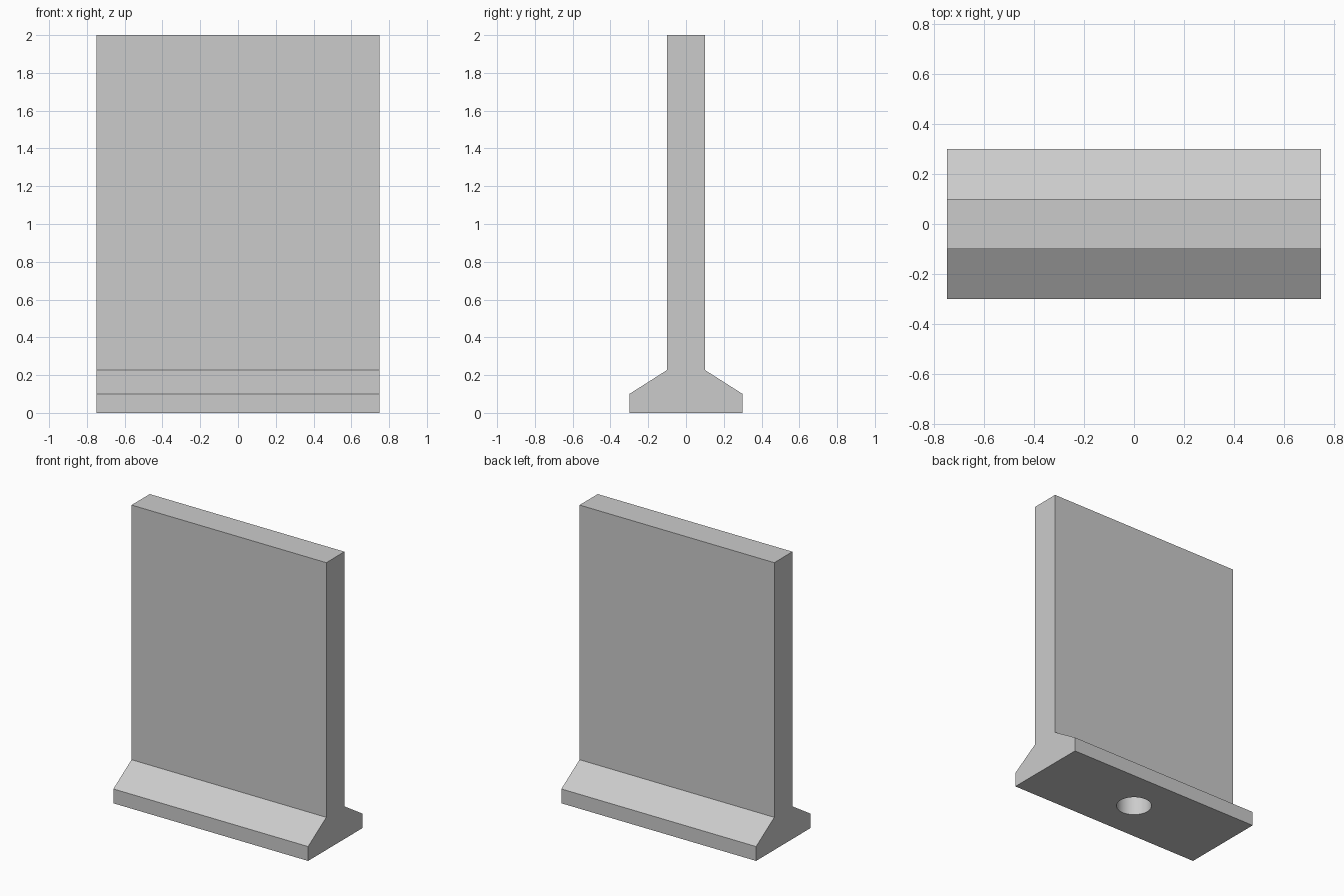
import bpy
import bmesh
from math import radians

default_cube = bpy.data.objects.get("Cube")
if default_cube:
    bpy.data.objects.remove(default_cube, do_unlink=True)

LENGTH, HEIGHT = 1.5, 2.0
WALL_HALF, FOOT_HALF = 0.1, 0.3
FOOT_EDGE, FLARE_TOP = 0.1, 0.227
HOLE_RADIUS, HOLE_DEPTH = 0.113, 0.2

# Concrete colour
concrete = bpy.data.materials.new("concrete grey")
concrete.use_nodes = True
grey = (0.6, 0.6, 0.6, 1)
concrete.diffuse_color = grey
concrete.node_tree.nodes["Principled BSDF"].inputs["Base Color"].default_value = grey

# Wall with flared foot: mirrored half profile, extruded along x
half = [(FOOT_HALF, 0), (FOOT_HALF, FOOT_EDGE), (WALL_HALF, FLARE_TOP), (WALL_HALF, HEIGHT)]
profile = half + [(-y, z) for y, z in reversed(half)]
bm = bmesh.new()
end = bm.faces.new([bm.verts.new((-LENGTH / 2, y, z)) for y, z in profile])
extruded = bmesh.ops.extrude_face_region(bm, geom=[end], use_keep_orig=True)
moved = [v for v in extruded["geom"] if isinstance(v, bmesh.types.BMVert)]
bmesh.ops.translate(bm, verts=moved, vec=(LENGTH, 0, 0))
bmesh.ops.recalc_face_normals(bm, faces=bm.faces)
mesh = bpy.data.meshes.new("barrier_wall")
bm.to_mesh(mesh)
bm.free()
wall = bpy.data.objects.new("barrier_wall", mesh)
bpy.context.collection.objects.link(wall)
mesh.materials.append(concrete)

# Round socket in the underside
bpy.ops.mesh.primitive_cylinder_add(vertices=64, radius=HOLE_RADIUS, depth=2 * HOLE_DEPTH)
cutter = bpy.context.object
cutter.name = "socket_cutter"
cutter.hide_render = True
cutter.data.materials.append(concrete)
socket = wall.modifiers.new("socket", "BOOLEAN")
socket.operation = "DIFFERENCE"
socket.solver = "EXACT"
socket.object = cutter

bpy.ops.object.select_all(action="DESELECT")
wall.select_set(True)
bpy.context.view_layer.objects.active = wall
bpy.ops.object.modifier_apply(modifier="socket")
bpy.data.objects.remove(cutter, do_unlink=True)
bpy.ops.object.shade_smooth_by_angle(angle=radians(20))
